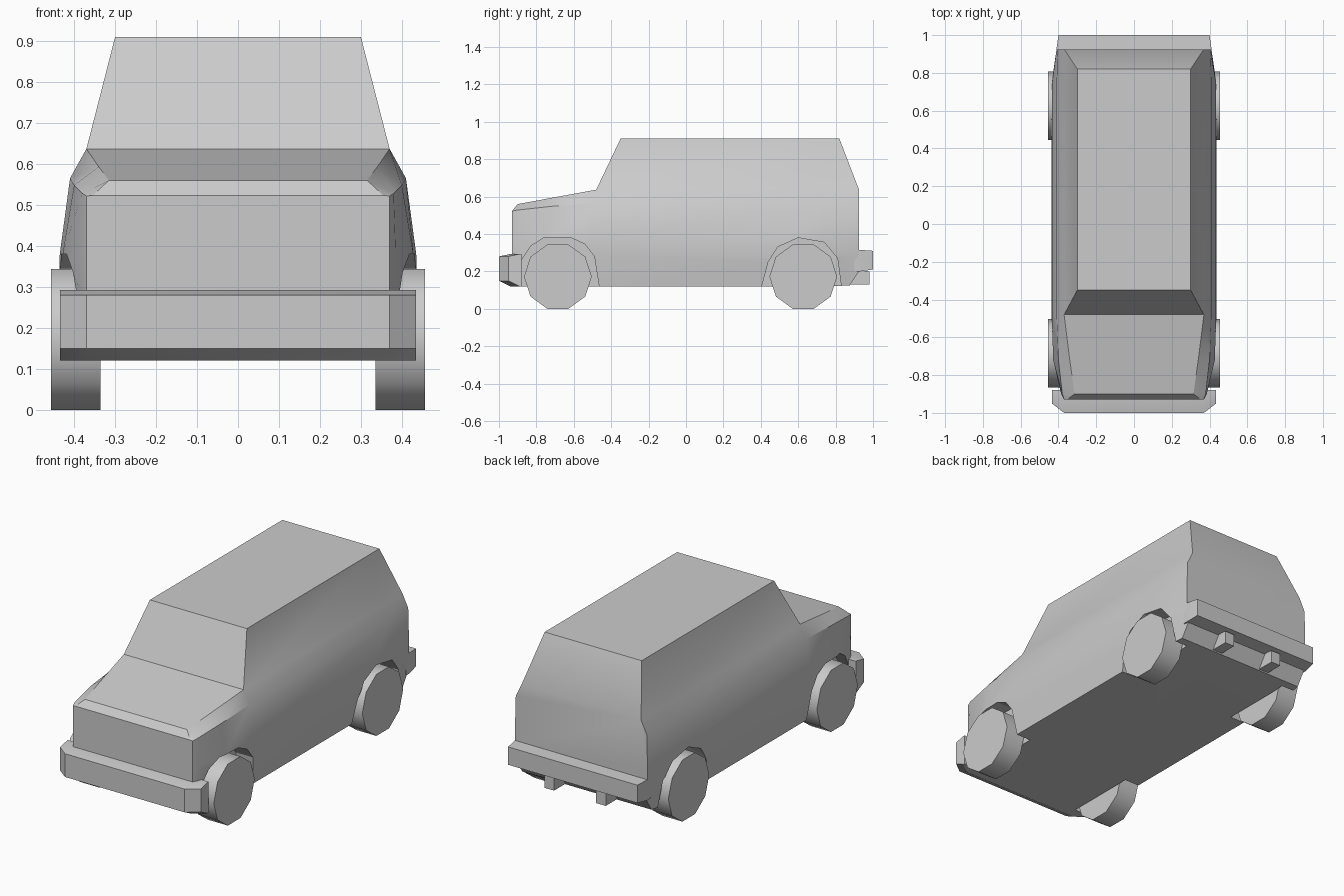
import bpy, bmesh, math

if "Cube" in bpy.data.objects:
    bpy.data.objects.remove(bpy.data.objects["Cube"])


def make(name, rings, wrap=True, angle=25):
    """Loft closed rings of 3D points, cap both ends."""
    bm = bmesh.new()
    vs = [[bm.verts.new(p) for p in r] for r in rings]
    n = len(rings[0])
    for a, b in zip(vs, vs[1:]):
        for i in range(n):
            j = (i + 1) % n
            bm.faces.new((a[i], a[j], b[j], b[i]))
    bm.faces.new(vs[0])
    bm.faces.new(vs[-1])
    bmesh.ops.remove_doubles(bm, verts=bm.verts, dist=0.0005)
    bmesh.ops.recalc_face_normals(bm, faces=bm.faces)
    me = bpy.data.meshes.new(name)
    bm.to_mesh(me)
    bm.free()
    ob = bpy.data.objects.new(name, me)
    bpy.context.collection.objects.link(ob)
    smooth(ob, angle)
    return ob


def smooth(ob, angle):
    bpy.ops.object.select_all(action='DESELECT')
    ob.select_set(True)
    bpy.context.view_layer.objects.active = ob
    bpy.ops.object.shade_smooth_by_angle(angle=math.radians(angle))


def mirrored(half):
    return half + [(-x, y, z) for x, y, z in reversed(half)]


def section(y, sides, roof=None, bottom=None):
    """Body cross-section: (x, z) from sill to shoulder, then the roof edge."""
    pts = [(x, y, z) for x, z in sides]
    if bottom:
        pts[0] = bottom
    return mirrored(pts + [roof or pts[-1]])


def prism(name, outline, x0, x1, angle=25):
    return make(name, [[(x, y, z) for y, z in outline] for x in (x0, x1)], angle=angle)


# Body: nose, bonnet, windscreen, roof and tail in one loft
nose = [(.37, .12), (.37, .29), (.37, .38), (.37, .522), (.355, .523)]
lip = [(.38, .12), (.385, .29), (.385, .38), (.38, .528), (.315, .56)]
wing = [(.415, .12), (.43, .29), (.428, .38), (.40, .548), (.34, .593)]
door = [(.42, .12), (.437, .29), (.435, .38), (.41, .565), (.37, .637)]
tail = [(.40, .12), (.41, .29), (.41, .38), (.405, .565), (.37, .637)]
body = make("body", [
    section(-.93, nose),
    section(-.90, lip),
    section(-.72, wing),
    section(-.48, door),
    section(-.48, door, roof=(.30, -.35, .91)),
    section(.74, door, roof=(.30, .74, .91)),
    section(.925, tail, roof=(.30, .82, .91), bottom=(.40, .875, .125)),
    section(.925, tail, bottom=(.40, .925, .2)),
])

# Wheel arches cut out of both sides
front_arch = [(-.89, .05), (-.88, .26), (-.83, .335), (-.76, .38), (-.615, .38),
              (-.54, .345), (-.49, .28), (-.465, .12), (-.46, .05)]
rear_arch = [(.385, .05), (.405, .12), (.44, .25), (.49, .33), (.60, .38),
             (.74, .355), (.81, .27), (.83, .12), (.835, .05)]
for outline in (front_arch, rear_arch):
    for s in (-1, 1):
        cutter = prism("arch_cutter", outline, s * .33, s * .6)
        cutter.hide_render = True
        mod = body.modifiers.new("arch", 'BOOLEAN')
        mod.operation = 'DIFFERENCE'
        mod.solver = 'EXACT'
        mod.object = cutter
        bpy.ops.object.select_all(action='DESELECT')
        bpy.context.view_layer.objects.active = body
        body.select_set(True)
        # keep the cut ahead of any smoothing modifier
        bpy.ops.object.modifier_apply(modifier=mod.name)
        bpy.data.objects.remove(cutter)
smooth(body, 25)

# Wheels: ten-sided drums
for label, y in (("front", -.685), ("rear", .627)):
    for side, s in (("left", -1), ("right", 1)):
        ring = [(y + .181 * math.cos(k * math.pi / 5), .172 + .181 * math.sin(k * math.pi / 5))
                for k in range(10)]
        prism(f"{label}_{side}_wheel", ring, s * .335, s * .456, angle=40)

# Front bumper: chamfered wrap-around bar
make("front_bumper", [
    mirrored([(.435, -.88, z), (.435, min(-.95 + d, -.885), z), (.37, -1 + d, z)])
    for z, d in ((.12, .06), (.15, 0), (.28, 0), (.293, .06))])

# Rear bumper bar and the two brackets under it
make("rear_bumper", [
    mirrored([(.41, .90, z0), (.41, .93, z0), (.40, 1, z1)])
    for z0, z1 in ((.20, .21), (.315, .31))])
for s in (-1, 1):
    prism("rear_bracket", [(.88, .13), (.98, .13), (.98, .2), (.88, .21)],
          s * .16 - .03, s * .16 + .03)
